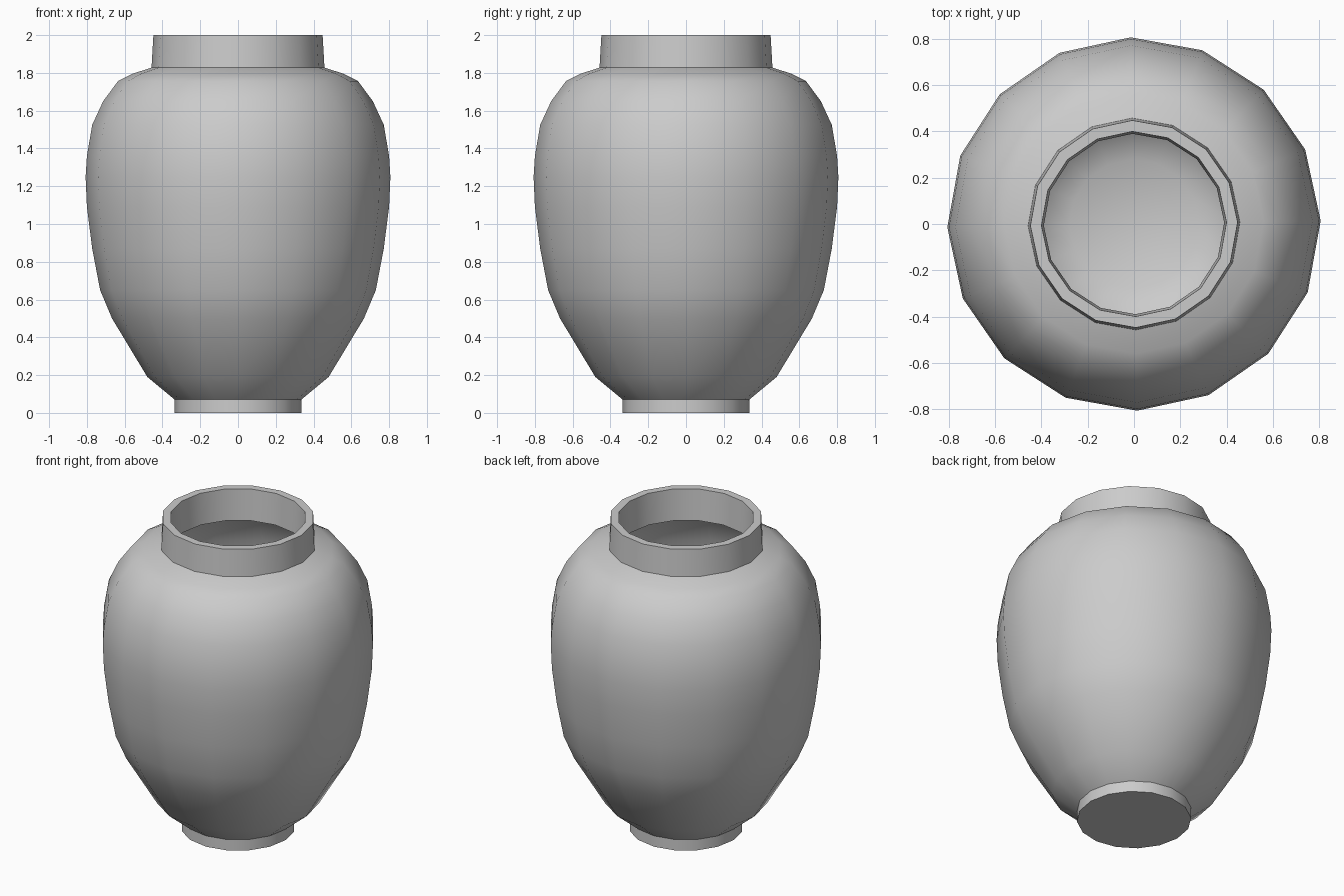
import bpy, bmesh, math

cube = bpy.data.objects.get("Cube")
if cube:
    bpy.data.objects.remove(cube, do_unlink=True)

SIDES = 16
TURN = math.radians(1)

clay = bpy.data.materials.new("grey_clay")
clay.use_nodes = True
clay.diffuse_color = (0.6, 0.6, 0.6, 1)
clay.node_tree.nodes["Principled BSDF"].inputs["Base Color"].default_value = (0.6, 0.6, 0.6, 1)

# Profiles as (radius, height)
foot = [(0, 0), (0.335, 0), (0.335, 0.07)]
belly = [(0.335, 0.07), (0.48, 0.19), (0.667, 0.5), (0.73, 0.65), (0.772, 0.87),
         (0.8, 1.09), (0.807, 1.25), (0.8, 1.36), (0.772, 1.525), (0.714, 1.65),
         (0.635, 1.757), (0.56, 1.795), (0.458, 1.828)]
neck = [(0.458, 1.828), (0.448, 2), (0.4, 2), (0.39, 1.8)]
wall = 0.05
hollow = [(r - wall, z) for r, z in reversed(belly[1:-2])] + [(0.28, 0.12), (0, 0.1)]
profile = foot + belly[1:] + neck[1:] + hollow


def lathe(name, points):
    """Spin a profile round the z axis into a closed surface."""
    bm = bmesh.new()
    rings = []
    for r, z in points:
        if r == 0:
            rings.append([bm.verts.new((0, 0, z))] * SIDES)
        else:
            angles = [TURN + math.tau * i / SIDES for i in range(SIDES)]
            rings.append([bm.verts.new((r * math.cos(a), r * math.sin(a), z)) for a in angles])
    for low, high in zip(rings, rings[1:]):
        for i in range(SIDES):
            j = (i + 1) % SIDES
            corners = dict.fromkeys((low[i], low[j], high[j], high[i]))
            bm.faces.new(list(corners))
    bmesh.ops.recalc_face_normals(bm, faces=bm.faces)
    mesh = bpy.data.meshes.new(name)
    bm.to_mesh(mesh)
    bm.free()
    mesh.materials.append(clay)
    obj = bpy.data.objects.new(name, mesh)
    bpy.context.collection.objects.link(obj)
    return obj


# Hollow jar with foot, belly, neck and inner wall
jar = lathe("jar", profile)
bpy.ops.object.select_all(action="DESELECT")
jar.select_set(True)
bpy.context.view_layer.objects.active = jar
bpy.ops.object.shade_smooth_by_angle(angle=math.radians(35))
